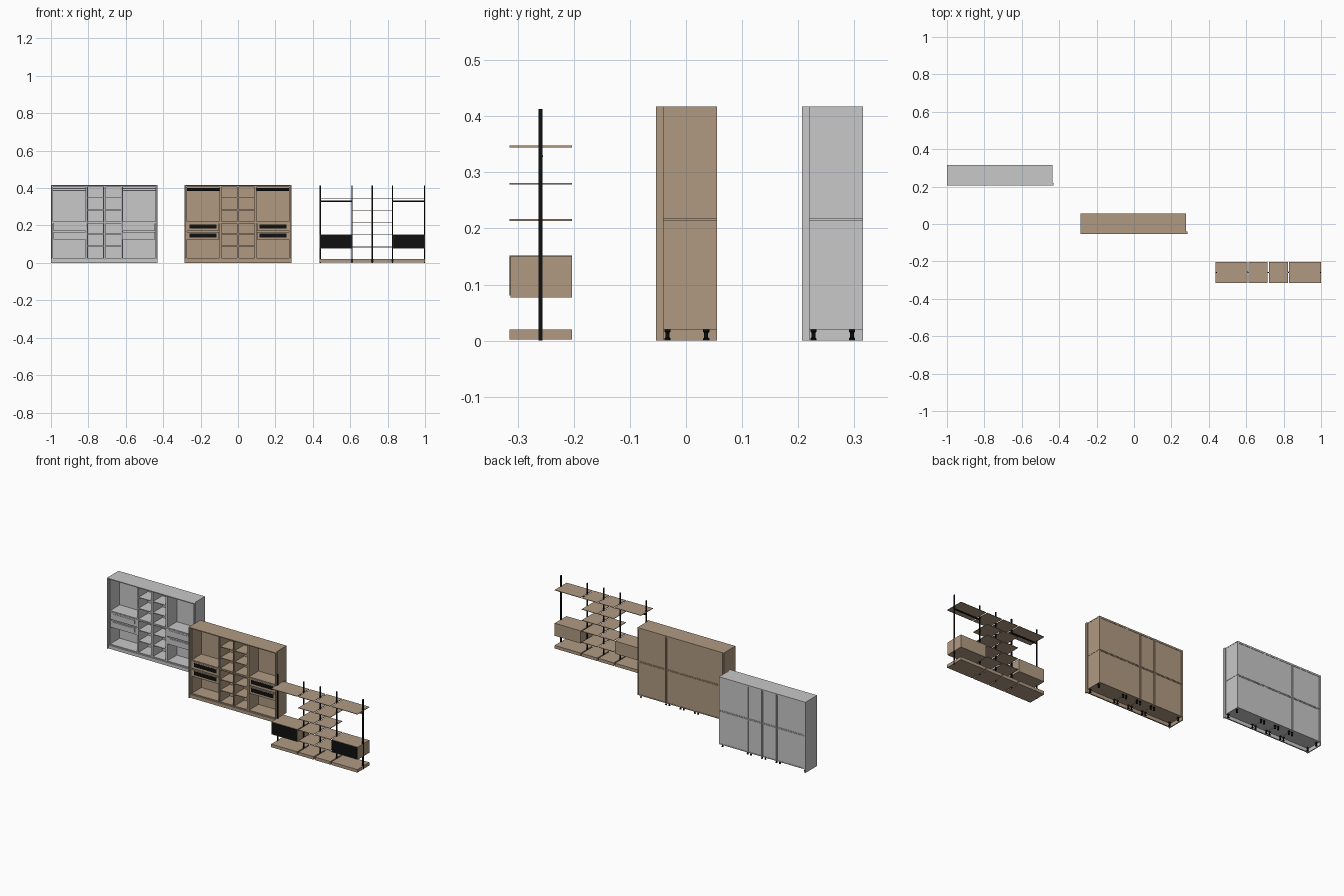
import bpy, bmesh, math
from mathutils import Matrix, Vector

if "Cube" in bpy.data.objects:
    bpy.data.objects.remove(bpy.data.objects["Cube"])


def mat(name, rgb):
    m = bpy.data.materials.new(name)
    m.diffuse_color = (*rgb, 1)
    m.use_nodes = True
    m.node_tree.nodes["Principled BSDF"].inputs["Base Color"].default_value = m.diffuse_color
    return m


GREY = mat("light grey", (0.58, 0.58, 0.58))
WOOD = mat("oak brown", (0.434, 0.323, 0.223))
BLACK = mat("black", (0.005, 0.005, 0.005))


def finish(bm, name, material, smooth=False):
    bmesh.ops.recalc_face_normals(bm, faces=bm.faces)
    me = bpy.data.meshes.new(name)
    bm.to_mesh(me)
    bm.free()
    me.materials.append(material)
    if smooth:
        for p in me.polygons:
            p.use_smooth = len(p.vertices) == 4
    ob = bpy.data.objects.new(name, me)
    bpy.context.collection.objects.link(ob)
    return ob


def boxes(name, material, *spans):
    """One object made of boxes, each given as (x0, x1, y0, y1, z0, z1)."""
    bm = bmesh.new()
    for x0, x1, y0, y1, z0, z1 in spans:
        m = Matrix.LocRotScale(Vector(((x0 + x1) / 2, (y0 + y1) / 2, (z0 + z1) / 2)),
                               None, Vector((x1 - x0, y1 - y0, z1 - z0)))
        bmesh.ops.create_cube(bm, size=1, matrix=m)
    return finish(bm, name, material)


def rod(name, material, x0, x1, y, z, r):
    bm = bmesh.new()
    m = Matrix.Translation(((x0 + x1) / 2, y, z)) @ Matrix.Rotation(math.pi / 2, 4, 'Y')
    bmesh.ops.create_cone(bm, cap_ends=True, segments=16, radius1=r, radius2=r,
                          depth=x1 - x0, matrix=m)
    return finish(bm, name, material, True)


def foot(x, y):
    # hourglass levelling foot: wide pad, slim stem, wide head
    bm = bmesh.new()
    prof = [(0, .0055), (.004, .0055), (.006, .0035), (.014, .0035), (.016, .0055), (.02, .0055)]
    n = 12
    rings = [[bm.verts.new((x + r * math.cos(2 * math.pi * i / n),
                            y + r * math.sin(2 * math.pi * i / n), z)) for i in range(n)]
             for z, r in prof]
    for a, b in zip(rings, rings[1:]):
        for i in range(n):
            j = (i + 1) % n
            bm.faces.new((a[i], a[j], b[j], b[i]))
    bm.faces.new(rings[0])
    bm.faces.new(rings[-1])
    finish(bm, "levelling_foot", BLACK)


def cabinet(cx, cy, body, accent):
    f, b = cy - 0.04, cy + 0.055          # module front and back
    t, g = 0.005, 0.0007                  # board thickness, half gap
    front = cy - 0.0535
    cols = [-0.279, -0.094, 0, 0.094, 0.279]
    rows = [(0.02, 0.2155), (0.217, 0.412)]

    # outer casing: floor-length left side, top, right filler strip, plinth
    boxes("casing_left_side", body, (cx - .285, cx - .279, front, b, 0, .417))
    boxes("casing_top", body, (cx - .279, cx + .279, front, b, .412, .417))
    boxes("casing_right_strip", body, (cx + .279, cx + .285, front, f, 0, .417))
    boxes("plinth", body, (cx - .279, cx + .279, front + .006, f, 0, .02))

    for c in range(4):
        x0, x1 = cx + cols[c] + g, cx + cols[c + 1] - g
        wide = c in (0, 3)
        # open carcass for each row
        for z0, z1 in rows:
            boxes("carcass", body,
                  (x0, x0 + t, f, b, z0, z1), (x1 - t, x1, f, b, z0, z1),
                  (x0 + t, x1 - t, f, b, z0, z0 + t), (x0 + t, x1 - t, f, b, z1 - t, z1),
                  (x0 + t, x1 - t, b - .006, b - .002, z0 + t, z1 - t))
        if wide:
            rod("hanging_rail", accent, x0 + t, x1 - t, cy, 0.392, 0.0075)
            # two drawers with recessed-looking front plates
            for z0 in (0.170, 0.124):
                boxes("drawer", body, (x0 + t + .001, x1 - t - .001, f + .002, b - .008, z0, z0 + .04))
                zc = z0 + (.025 if z0 > .15 else .023)
                boxes("drawer_front_plate", accent,
                      (x0 + .019, x1 - .019, f, f + .002, zc - .011, zc + .011))
        else:
            for z in (0.091, 0.155, 0.283, 0.348):
                boxes("inner_shelf", body, (x0 + t, x1 - t, f + .001, b - .006, z - .002, z + .002))
        for x in (x0 + .01, x1 - .01):
            for y in (cy - .033, cy + .036):
                foot(x, y)


cabinet(-0.715, 0.26, GREY, GREY)
cabinet(0.0, 0.0, WOOD, BLACK)

# open pole shelving
Y0, Y1, YC = -0.315, -0.203, -0.259
POLES = [0.440, 0.610, 0.718, 0.826, 0.997]
for x in POLES:
    boxes("pole", BLACK, (x - .003, x + .003, YC - .0035, YC + .0035, 0, .413))

for i in range(4):
    a, b = POLES[i] + .0035, POLES[i + 1] - .0035
    if i == 0:
        a = 0.4365
    if i == 3:
        b = 0.9995
    boxes("base_plinth", WOOD, (a, b, Y0, Y1, .002, .02))
    side = i in (0, 3)
    for z in ([.346] if side else [.346, .280, .215, .150, .085]):
        boxes("open_shelf", WOOD, (a, b, Y0, Y1, z - .0015, z + .0015))
    if side:
        rod("clothes_rail", BLACK, POLES[i], POLES[i + 1], YC, .329, .004)
        # drawer box with dark front
        boxes("drawer_box", WOOD, (a, b, Y0 + .002, Y1, .077, .151))
        boxes("drawer_box_front", BLACK, (a + .002, b - .002, Y0, Y0 + .002, .081, .149))
